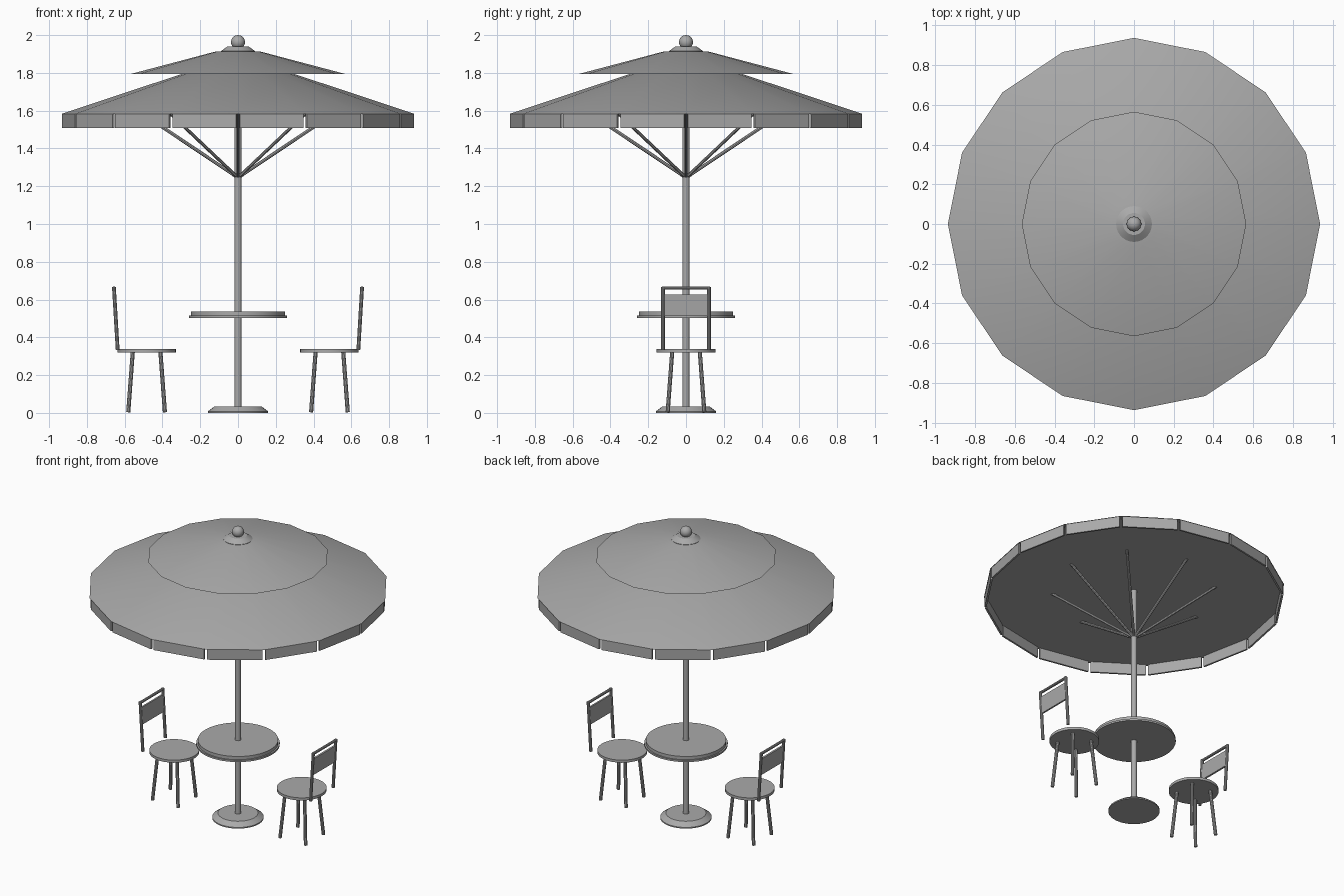
import bpy, bmesh, math
from mathutils import Vector

if "Cube" in bpy.data.objects:
    bpy.data.objects.remove(bpy.data.objects["Cube"])

grey = bpy.data.materials.new("light grey")
grey.diffuse_color = (0.4, 0.4, 0.4, 1)
grey.use_nodes = True
grey.node_tree.nodes["Principled BSDF"].inputs["Base Color"].default_value = grey.diffuse_color


def finish(name, bm, smooth=True):
    bmesh.ops.recalc_face_normals(bm, faces=bm.faces)
    mesh = bpy.data.meshes.new(name)
    bm.to_mesh(mesh)
    bm.free()
    mesh.materials.append(grey)
    ob = bpy.data.objects.new(name, mesh)
    bpy.context.collection.objects.link(ob)
    if smooth:
        bpy.ops.object.select_all(action='DESELECT')
        ob.select_set(True)
        bpy.context.view_layer.objects.active = ob
        bpy.ops.object.shade_smooth_by_angle(angle=math.radians(30))
    return ob


def lathe(name, profile, sides=32, cx=0.0):
    """Closed solid turned from (radius, z) points."""
    bm = bmesh.new()
    rings = [[bm.verts.new((cx + r * math.cos(2 * math.pi * i / sides),
                            r * math.sin(2 * math.pi * i / sides), z))
              for i in range(sides)] for r, z in profile]
    for a, b in zip(rings, rings[1:]):
        for i in range(sides):
            j = (i + 1) % sides
            bm.faces.new((a[i], a[j], b[j], b[i]))
    bm.faces.new(rings[0][::-1])
    bm.faces.new(rings[-1])
    return finish(name, bm)


def rod(name, a, b, r, sides=10):
    """Round bar between two points."""
    a, b = Vector(a), Vector(b)
    d = b - a
    bm = bmesh.new()
    bmesh.ops.create_cone(bm, cap_ends=True, segments=sides, radius1=r, radius2=r, depth=d.length)
    ob = finish(name, bm)
    ob.rotation_euler = d.to_track_quat('Z', 'Y').to_euler()
    ob.location = (a + b) / 2
    return ob


def box(name, size, loc, rot=(0, 0, 0)):
    bm = bmesh.new()
    bmesh.ops.create_cube(bm, size=1)
    bmesh.ops.scale(bm, vec=size, verts=bm.verts)
    ob = finish(name, bm, False)
    ob.location, ob.rotation_euler = loc, rot
    return ob


# Stand and table
lathe("base", [(0.16, 0), (0.16, 0.008), (0.125, 0.034)])
rod("pole", (0, 0, 0.02), (0, 0, 1.7), 0.019, 16)
lathe("table_rim", [(0.26, 0.503), (0.26, 0.515)], 48)
lathe("table_top", [(0.25, 0.513), (0.25, 0.537)], 48)

# Two-tier canopy with cap and ball
N, R = 16, 0.937
lathe("lower_canopy", [(R, 1.582), (0.29, 1.797)], N)
lathe("upper_canopy", [(0.565, 1.795), (0.115, 1.914)], N)
lathe("cap", [(0.09, 1.912), (0.09, 1.916), (0.055, 1.94)])
bm = bmesh.new()
bmesh.ops.create_uvsphere(bm, u_segments=24, v_segments=12, radius=0.037)
finish("finial_ball", bm).location = (0, 0, 1.963)

# Hanging valance panels, one per canopy side
for i in range(N):
    a = 2 * math.pi * (i + 0.5) / N
    box("valance_panel", (0.012, 0.345, 0.074),
        (0.909 * math.cos(a), 0.909 * math.sin(a), 1.546), (0, 0, a))

# Support struts
for i in range(8):
    a = math.pi * i / 4
    rod("strut", (0, 0, 1.245), (0.53 * math.cos(a), 0.53 * math.sin(a), 1.6), 0.009, 8)

# Two chairs facing the table
for s in (-1, 1):
    cx = s * 0.484
    lathe("seat", [(0.155, 0.32), (0.155, 0.338)], 32, cx)
    for dx in (-1, 1):
        for dy in (-1, 1):
            rod("chair_leg", (cx + dx * 0.097, dy * 0.097, 0.004),
                (cx + dx * 0.073, dy * 0.073, 0.325), 0.011)
    for dy in (-1, 1):
        rod("back_post", (s * 0.637, dy * 0.122, 0.333), (s * 0.657, dy * 0.122, 0.667), 0.01)
    rod("back_top_bar", (s * 0.656, -0.128, 0.661), (s * 0.656, 0.128, 0.661), 0.009)
    box("back_panel", (0.012, 0.23, 0.115), (s * 0.651, 0, 0.57), (0, s * 0.06, 0))
